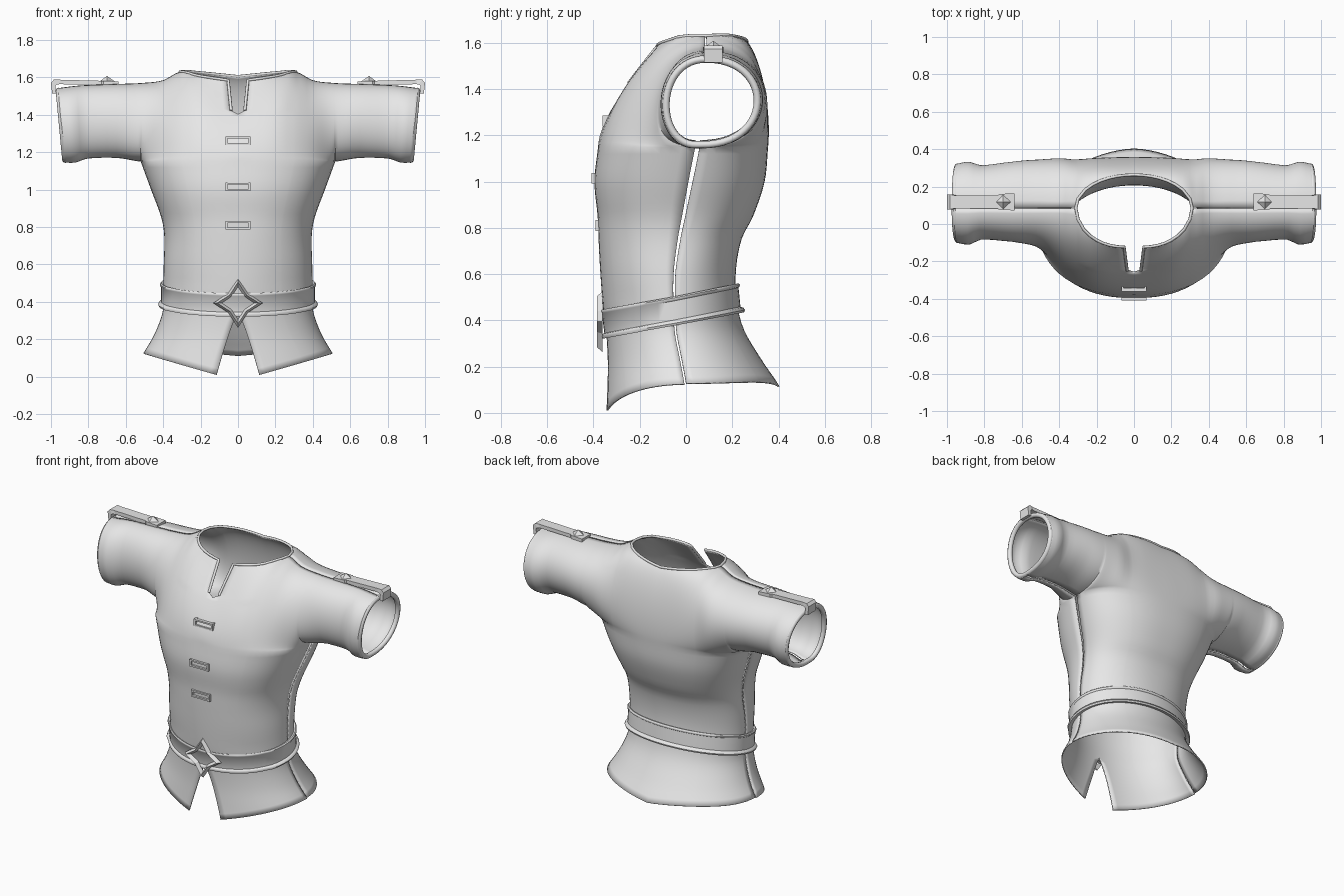
import bpy, bmesh, math
from mathutils import Vector

if "Cube" in bpy.data.objects:
    bpy.data.objects.remove(bpy.data.objects["Cube"])

cloth = bpy.data.materials.new("grey_cloth")
cloth.diffuse_color = (0.8, 0.8, 0.8, 1)
cloth.use_nodes = True
cloth.node_tree.nodes["Principled BSDF"].inputs["Base Color"].default_value = cloth.diffuse_color


def spline(keys, t):
    """Smooth interpolation of (t, a, b, ...) key rows sorted by t."""
    if t <= keys[0][0]:
        return keys[0][1:]
    if t >= keys[-1][0]:
        return keys[-1][1:]
    i = max(k for k in range(len(keys) - 1) if keys[k][0] <= t)
    h = keys[i + 1][0] - keys[i][0]
    f = (t - keys[i][0]) / h

    def slope(k, c):
        a, b = keys[max(k - 1, 0)], keys[min(k + 1, len(keys) - 1)]
        return (b[c] - a[c]) / (b[0] - a[0])
    out = []
    for c in range(1, len(keys[0])):
        p, q = keys[i][c], keys[i + 1][c]
        out.append((2*f**3 - 3*f*f + 1) * p + (f**3 - 2*f*f + f) * h * slope(i, c)
                   + (3*f*f - 2*f**3) * q + (f**3 - f*f) * h * slope(i + 1, c))
    return out


def add_object(name, bm, smooth=True, mirror=False, thick=0):
    me = bpy.data.meshes.new(name)
    bm.to_mesh(me)
    bm.free()
    me.materials.append(cloth)
    ob = bpy.data.objects.new(name, me)
    bpy.context.collection.objects.link(ob)
    if smooth:
        bpy.ops.object.select_all(action='DESELECT')
        ob.select_set(True)
        bpy.context.view_layer.objects.active = ob
        bpy.ops.object.shade_smooth_by_angle(angle=math.radians(50))
    if mirror:
        ob.modifiers.new("mirror", 'MIRROR')
    if thick:
        m = ob.modifiers.new("thickness", 'SOLIDIFY')
        m.thickness = thick
        m.offset = -1
    return ob


def tube(name, pts, r, closed=False):
    cu = bpy.data.curves.new(name, 'CURVE')
    cu.dimensions = '3D'
    cu.bevel_depth = r
    cu.bevel_resolution = 2
    cu.use_fill_caps = True
    sp = cu.splines.new('POLY')
    sp.points.add(len(pts) - 1)
    for p, q in zip(sp.points, pts):
        p.co = (*q, 1)
    sp.use_cyclic_u = closed
    cu.materials.append(cloth)
    ob = bpy.data.objects.new(name, cu)
    bpy.context.collection.objects.link(ob)


def add_box(bm, center, size):
    vs = bmesh.ops.create_cube(bm, size=1)["verts"]
    for v in vs:
        v.co = Vector([c + a * s for c, a, s in zip(center, v.co, size)])


# Torso rings: height, half width, side seam y, front y, back y
RINGS = [(0.0, .56, 0, -.352, .44), (.10, .52, 0, -.345, .412), (.22, .45, -.02, -.34, .333),
         (.35, .402, -.045, -.345, .255), (.45, .40, -.05, -.358, .225), (.6, .397, -.05, -.37, .215),
         (.75, .394, -.03, -.378, .24), (.85, .41, -.01, -.382, .29), (1.0, .465, .02, -.396, .34),
         (1.15, .52, .05, -.38, .355)]
# Upper columns: x, top z, (y, z) of first handle, (y, z) of second handle, bottom z
FRONT = [(0, 1.585, -.22, 1.46, -.375, 1.28, 1.15), (.2, 1.61, -.2, 1.53, -.352, 1.30, 1.15),
         (.31, 1.63, -.12, 1.61, -.31, 1.31, 1.15), (.4, 1.585, -.125, 1.585, -.25, 1.27, 1.15),
         (.52, 1.57, -.14, 1.57, -.175, 1.17, 1.15), (.65, 1.565, -.145, 1.565, -.15, 1.17, 1.17),
         (.82, 1.558, -.13, 1.558, -.135, 1.165, 1.165), (.88, 1.552, -.17, 1.552, -.165, 1.14, 1.145),
         (.95, 1.542, -.155, 1.542, -.155, 1.14, 1.145)]
BACK = [(0, 1.605, .33, 1.53, .37, 1.30, 1.15), (.2, 1.625, .325, 1.60, .37, 1.30, 1.15),
        (.31, 1.63, .33, 1.62, .38, 1.29, 1.15), (.4, 1.585, .39, 1.585, .4, 1.25, 1.15),
        (.52, 1.57, .425, 1.57, .42, 1.17, 1.15), (.65, 1.565, .42, 1.565, .42, 1.17, 1.17),
        (.82, 1.558, .395, 1.558, .395, 1.165, 1.165), (.88, 1.552, .42, 1.552, .42, 1.14, 1.145),
        (.95, 1.542, .405, 1.542, .405, 1.14, 1.145)]
# Soft end targets that fair the shoulder and armpit: x, top y, bottom y
F_SOFT = [(0, -.123, -.38), (.2, -.073, -.352), (.31, .02, -.3), (.4, .08, -.23), (.52, .083, -.06), (.65, .083, .045)]
B_SOFT = [(0, .263, .355), (.2, .223, .35), (.31, .15, .325), (.4, .09, .28), (.52, .088, .13), (.65, .088, .055)]
PIT, NECK, NU, NL = .52, .31, 26, 34
COLS = sorted([PIT * math.sin(math.pi / 2 * i / 18) for i in range(19)] + [NECK])
N_TORSO = len(COLS)
COLS += [.535, .555, .58, .61, .65, .7, .75, .79, .82, .85, .88, .91, .935, .95]


def ring_y(z, u, front):
    w, ys, yf, yb = spline(RINGS, z)
    u = min(abs(u), 1)
    gap = .004 + .006 * min(max((z - .6) / .45, 0), 1)      # open side seam
    p = 2 + .4 * min(max((z - .5) / .4, 0), 1)              # squarer chest
    k = (1 - u ** p) ** (1 / p)
    if front:
        return ys - gap + (yf - ys + gap) * k
    return ys + gap + (yb - ys - gap) * k


def upper_point(x, s, front):
    zt, y1, z1, y2, z2, zb = spline(FRONT if front else BACK, x)
    soft0, soft3 = spline(F_SOFT if front else B_SOFT, x)
    k = math.sqrt(max(0, 1 - (x / NECK) ** 2))
    y0 = .085 + (-.003 - .205 * k if front else .003 + .175 * k)
    y3 = ring_y(1.15, x / PIT, front)
    y0 = soft0 + (y0 - soft0) * (1 - s) ** 5
    y3 = soft3 + (y3 - soft3) * s ** 5
    b = ((1 - s)**3, 3*s*(1 - s)**2, 3*s*s*(1 - s), s**3)
    y = b[0]*y0 + b[1]*y1 + b[2]*y2 + b[3]*y3
    z = b[0]*zt + b[1]*z1 + b[2]*z2 + b[3]*zb
    if front and z > 1.42 and x < .3:          # neck slit
        x += (.036 + .1 * (z - 1.42)) * (1 - x / .3)
    if x > .7:                                 # slanted sleeve end
        x += .018 * (x - .7) / .25 * (z - 1.35) / .2
    return (x, y, z)


def lower_point(u, t, front):
    hem = .01 + .115 * u if front else .115 + .02 * math.sin(math.pi * u * .75)
    z = 1.15 + (hem - 1.15) * t
    w = spline(RINGS, z)[0]
    x = w * u
    if front and z < .34:                      # skirt slit
        x += .115 * ((.34 - z) / .33) ** .8 * (1 - u)
    return (x, ring_y(z, x / w, front), z)


def panel(name, front):
    bm = bmesh.new()
    g = {}
    for c, x in enumerate(COLS):
        for r in range(NU + 1):
            g[r, c] = bm.verts.new(upper_point(x, r / NU, front))
        if c < N_TORSO:
            for r in range(1, NL + 1):
                g[NU + r, c] = bm.verts.new(lower_point(x / PIT, r / NL, front))
    for r, c in list(g):
        q = [(r, c), (r + 1, c), (r + 1, c + 1), (r, c + 1)]
        if all(k in g for k in q):
            bm.faces.new([g[k] for k in (q if front else q[::-1])])
    add_object(name, bm, mirror=True, thick=.008)


panel("front_panel", True)
panel("back_panel", False)

# Neckline piping
slit = [p for p in (upper_point(0, r / NU, True) for r in range(NU, -1, -1)) if p[2] > 1.42]
neck_cols = [x for x in COLS if x <= NECK]
rim = slit + [upper_point(x, 0, True) for x in neck_cols[1:]]
rim += [upper_point(x, 0, False) for x in neck_cols[::-1]]
left = [(-x, y, z) for x, y, z in rim[:-1]][::-1]
tube("neck_piping", rim + left, .008)

# Cuff rims
for side, label in ((1, "right"), (-1, "left")):
    loop = [upper_point(.942, r / NU, True) for r in range(NU + 1)]
    loop += [upper_point(.942, r / NU, False) for r in range(NU, -1, -1)]
    loop = [(side * x, .115 + (y - .115) * .93, 1.345 + (z - 1.345) * .93) for x, y, z in loop]
    tube(label + "_cuff_rim", loop, .016, True)

# Belt with raised rims, tilted up toward the back
bm = bmesh.new()
PROFILE = [(0, -.06), (.024, -.066), (.029, -.056), (.024, -.046), (.012, -.042),
           (.012, .040), (.017, .044), (.018, .053), (.012, .059), (0, .055)]
SEG = 56
rows = []
for i in range(SEG):
    a = 2 * math.pi * i / SEG
    d = Vector((math.cos(a), math.sin(a)))
    row = []
    for off, dz in PROFILE:
        z = .385 + .19 * (d.y * .3 + .31) + dz
        w, ys, yf, yb = spline(RINGS, z)
        x, y = w * d.x, ys + (yb - ys if d.y > 0 else ys - yf) * d.y
        off *= 1 if d.y > -.5 else .7
        row.append(bm.verts.new((x + off * d.x, y + off * d.y, z)))
    rows.append(row)
for i in range(SEG):
    p, q = rows[i], rows[(i + 1) % SEG]
    for j in range(len(PROFILE)):
        k = (j + 1) % len(PROFILE)
        bm.faces.new((p[j], q[j], q[k], p[k]))
bmesh.ops.recalc_face_normals(bm, faces=bm.faces)
add_object("belt", bm)

# Four-pointed buckle frame with a raised ridge
bm = bmesh.new()
loops = []
for scale, y in ((1, -.36), (.84, -.384), (.66, -.36)):
    loop = []
    for i in range(8):
        a = math.pi * i / 4
        r = .074 if i % 2 else .132
        loop.append(bm.verts.new((scale * r * math.cos(a), y, .394 + scale * r * math.sin(a))))
    loops.append(loop)
for j in range(3):
    p, q = loops[j], loops[(j + 1) % 3]
    for i in range(8):
        k = (i + 1) % 8
        bm.faces.new((p[i], p[k], q[k], q[i]))
bmesh.ops.recalc_face_normals(bm, faces=bm.faces)
add_object("buckle", bm, smooth=False)

# Chest toggles: thin rectangular frames
for n, (y, z) in enumerate(((-.352, 1.262), (-.398, 1.015), (-.382, .81))):
    bm = bmesh.new()
    for dz in (-.017, .017):
        add_box(bm, (0, y, z + dz), (.12, .02, .01))
    for sx in (-1, 1):
        add_box(bm, (sx * .062, y + .004, z), (.012, .028, .046))
    add_object("toggle_%d" % (n + 1), bm, smooth=False)

# Shoulder straps hooked over the cuffs, each with a pyramid stud
STRAP = [(.64, 1.578, .045), (.72, 1.582, .043), (.73, 1.582, .035), (.96, 1.588, .035),
         (.985, 1.588, .04), (1.0, 1.572, .04), (.994, 1.515, .04)]
INNER = [(.64, 1.558), (.72, 1.56), (.73, 1.56), (.95, 1.564), (.968, 1.563), (.976, 1.555), (.974, 1.515)]
for side, label in ((1, "right"), (-1, "left")):
    bm = bmesh.new()
    secs = []
    for (x, z, h), (xi, zi) in zip(STRAP, INNER):
        secs.append([bm.verts.new((side * px, .118 + s * h, pz))
                     for px, pz, s in ((x, z, -1), (x, z, 1), (xi, zi, 1), (xi, zi, -1))])
    for p, q in zip(secs, secs[1:]):
        for j in range(4):
            k = (j + 1) % 4
            bm.faces.new((p[j], p[k], q[k], q[j]))
    bm.faces.new(secs[0])
    bm.faces.new(secs[-1])
    base = [bm.verts.new((side * .7 + dx, .118 + dy, 1.578))
            for dx, dy in ((.042, 0), (0, .042), (-.042, 0), (0, -.042))]
    tip = bm.verts.new((side * .7, .118, 1.608))
    bm.faces.new(base)
    for j in range(4):
        bm.faces.new((base[j], base[(j + 1) % 4], tip))
    bmesh.ops.recalc_face_normals(bm, faces=bm.faces)
    add_object(label + "_shoulder_strap", bm, smooth=False)
